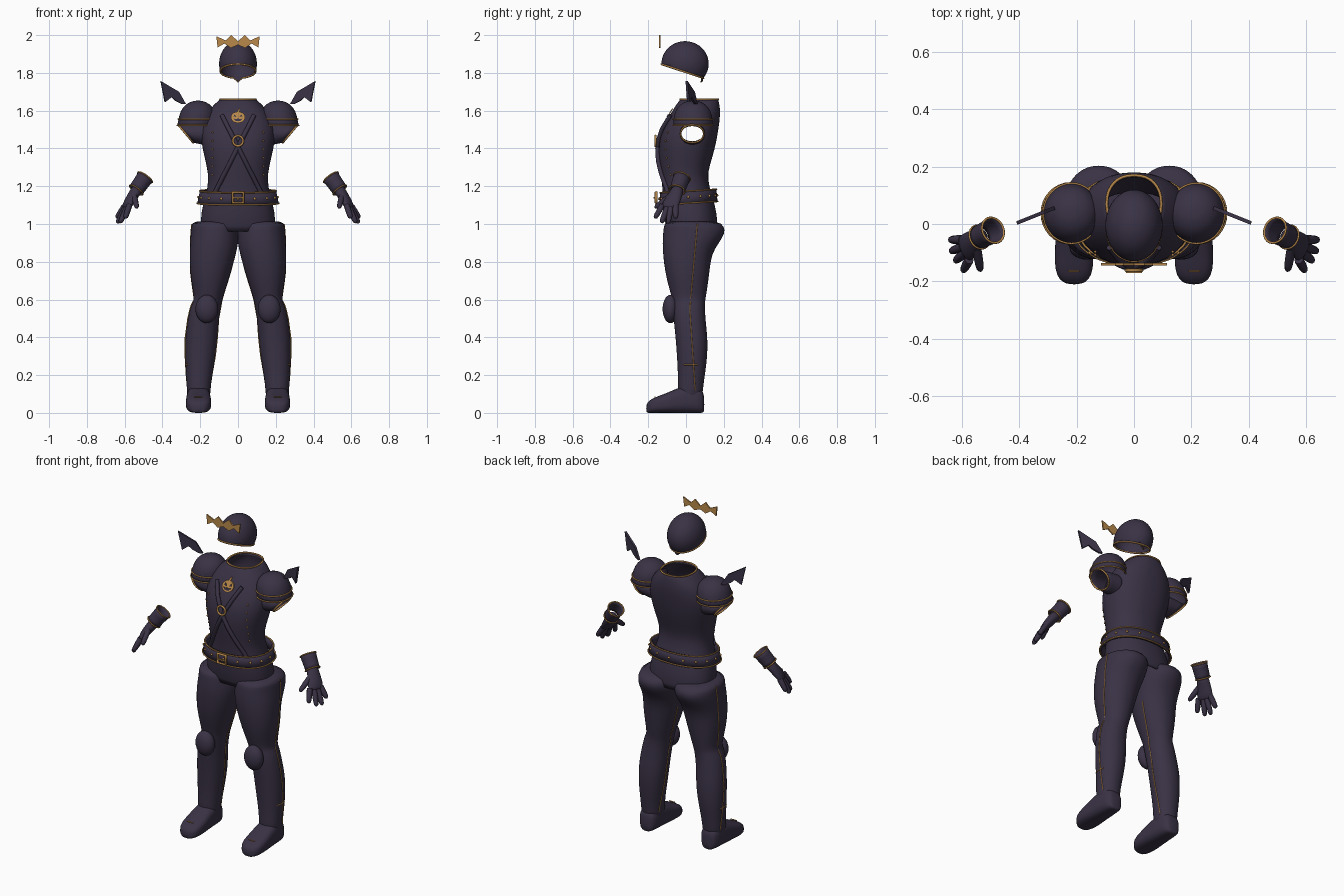
import bpy, bmesh
from math import sin, cos, pi, atan2
from mathutils import Vector, Matrix
from mathutils.bvhtree import BVHTree

cube = bpy.data.objects.get("Cube")
if cube:
    bpy.data.objects.remove(cube)

X, Y, Z = Vector((1, 0, 0)), Vector((0, 1, 0)), Vector((0, 0, 1))


def material(name, rgb):
    m = bpy.data.materials.new(name)
    m.use_nodes = True
    m.diffuse_color = (*rgb, 1)
    m.node_tree.nodes["Principled BSDF"].inputs["Base Color"].default_value = (*rgb, 1)
    return m


CLOTH = material("dark purple cloth", (0.042, 0.032, 0.06))
GOLD = material("dull gold trim", (0.48, 0.25, 0.07))


def finish(name, bm, mat, mirror=False, thick=0, sub=0, smooth=True):
    bmesh.ops.recalc_face_normals(bm, faces=bm.faces)
    for f in bm.faces:
        f.smooth = smooth
    me = bpy.data.meshes.new(name)
    bm.to_mesh(me)
    me.materials.append(mat)
    ob = bpy.data.objects.new(name, me)
    bpy.context.collection.objects.link(ob)
    if sub:
        ob.modifiers.new("Round", "SUBSURF").levels = sub
        ob.modifiers["Round"].render_levels = sub
    if thick:
        ob.modifiers.new("Shell", "SOLIDIFY").thickness = thick
    if mirror:
        ob.modifiers.new("Mirror", "MIRROR")
    return ob


def ring(c, ru, rv, u=X, v=Y, p=1.0, n=32):
    def power(t):
        return abs(t) ** p * (1 if t > 0 else -1)
    return [Vector(c) + u * ru * power(cos(2 * pi * i / n)) + v * rv * power(sin(2 * pi * i / n))
            for i in range(n)]


def loft(rings, start=False, end=False):
    bm = bmesh.new()
    loops = [[bm.verts.new(q) for q in r] for r in rings]
    n = len(loops[0])
    for a, b in zip(loops, loops[1:]):
        for i in range(n):
            j = (i + 1) % n
            bm.faces.new((a[i], a[j], b[j], b[i]))
    if start:
        bm.faces.new(loops[0])
    if end:
        bm.faces.new(loops[-1])
    return bm


def tube(name, paths, r, mat=GOLD, cyclic=False, mirror=False, radii=None):
    cu = bpy.data.curves.new(name, "CURVE")
    cu.dimensions = "3D"
    cu.bevel_depth, cu.bevel_resolution, cu.use_fill_caps = r, 2, True
    for path in paths:
        for s in ((1, -1) if mirror else (1,)):
            sp = cu.splines.new("POLY")
            sp.points.add(len(path) - 1)
            sp.use_cyclic_u = cyclic
            for i, q in enumerate(path):
                sp.points[i].co = (q[0] * s, q[1], q[2], 1)
                sp.points[i].radius = radii[i] if radii else 1
    cu.materials.append(mat)
    ob = bpy.data.objects.new(name, cu)
    bpy.context.collection.objects.link(ob)


def plate(name, pts, depth, mat, mirror=False):
    bm = bmesh.new()
    f = bm.faces.new([bm.verts.new(q) for q in pts])
    out = bmesh.ops.extrude_face_region(bm, geom=[f])
    for e in out["geom"]:
        if isinstance(e, bmesh.types.BMVert):
            e.co += Vector(depth)
    return finish(name, bm, mat, mirror, smooth=False)


def beads(name, centres, r, scale=(1, 1, 1), mat=GOLD, mirror=True, seg=10):
    bm = bmesh.new()
    for c in centres:
        bmesh.ops.create_uvsphere(bm, u_segments=seg, v_segments=seg // 2, radius=r,
                                  matrix=Matrix.Translation(c) @ Matrix.Diagonal((*scale, 1)))
    return finish(name, bm, mat, mirror)


# torso: height, half width, front, back
body = [(1.66, .095, -.03, .17), (1.635, .125, -.05, .178), (1.58, .175, -.085, .183),
        (1.5, .2, -.125, .172), (1.43, .195, -.145, .16), (1.35, .177, -.145, .14),
        (1.27, .158, -.135, .113), (1.2, .158, -.125, .122), (1.1, .188, -.122, .155),
        (1.02, .2, -.115, .168), (.96, .195, -.1, .165)]
bm = loft([ring((0, (f + b) / 2, z), w, (b - f) / 2, p=.88) for z, w, f, b in body])
torso_tree = BVHTree.FromBMesh(bm)
torso = finish("torso", bm, CLOTH, thick=.008, sub=1)
cutter = finish("arm_hole_cutter", loft([ring((x, .033, 1.478), .058, .04, Y, Z) for x in (-.5, .5)],
                                        True, True), CLOTH)
cutter.hide_render = cutter.hide_viewport = True
cut = torso.modifiers.new("Arm holes", "BOOLEAN")
cut.object, cut.operation = cutter, "DIFFERENCE"
tube("neck_trim", [ring((0, .07, 1.66), .095, .1, p=.88)], .005, cyclic=True)


def front(x, z, off=0.0):
    hit = torso_tree.ray_cast(Vector((x, -1, z)), Y)[0]
    return Vector((x, hit.y - off, z))


# chest straps, ring and buttons
for side, s in (("left", 1), ("right", -1)):
    tube(side + "_chest_strap", [[front(s * (-.085 + .21 * t / 12), 1.575 - .415 * t / 12, .006)
                                  for t in range(13)]], .012, CLOTH)
tube("chest_ring", [ring((0, -.162, 1.44), .027, .027, X, Z)], .006, cyclic=True)
beads("coat_buttons", [front(.135, 1.26 + .045 * i) for i in range(6)], .005)

# pumpkin badge, draped on the chest
def badge(name, pts, off, mat, mirror=False):
    plate(name, [front(x, 1.565 + z, off) for x, z in pts], (0, -.006, 0), mat, mirror)


badge("pumpkin_badge", [(.038 * cos(a * pi / 10), .03 * sin(a * pi / 10)) for a in range(20)], .003, GOLD)
badge("pumpkin_stem", [(-.006, .026), (.006, .026), (.012, .046), (.003, .046)], .003, GOLD)
badge("pumpkin_eye", [(.008, .002), (.024, .004), (.018, .016)], .006, CLOTH, True)
badge("pumpkin_mouth", [(-.026, -.006), (-.01, -.01), (0, -.006), (.01, -.01), (.026, -.006),
                        (.012, -.02), (-.012, -.02)], .006, CLOTH)

# belt with trims, studs and buckle
lean = Vector((0, 1, .06)).normalized()
belt = [ring((0, .012, z), w, d, X, lean, .9) for z, w, d in ((1.11, .217, .156), (1.175, .203, .15))]
finish("belt", loft(belt), CLOTH, thick=.012, sub=1)
tube("belt_trims", belt, .004, cyclic=True)
middle = [(a + b) / 2 for a, b in zip(*belt)]
beads("belt_studs", middle[::2], .007, mirror=False)
buckle = [(x, -.158, 1.14 + z) for x, z in ((-.028, -.028), (.028, -.028), (.028, .028), (-.028, .028))]
tube("buckle", [buckle], .008, cyclic=True)
plate("buckle_prong", [(-.028, -.165, 1.136), (.028, -.165, 1.136), (.028, -.165, 1.144),
                       (-.028, -.165, 1.144)], (0, -.006, 0), GOLD)

# legs: height, centre x, half width, front, back
shape = [(1.02, .122, .122, -.112, .175), (.985, .123, .124, -.118, .204), (.95, .123, .127, -.122, .207),
         (.9, .126, .128, -.125, .175), (.84, .133, .122, -.122, .135), (.75, .145, .11, -.112, .125),
         (.66, .153, .088, -.09, .113), (.595, .158, .073, -.07, .102), (.575, .168, .08, -.073, .1),
         (.5, .184, .082, -.066, .102), (.4, .194, .085, -.055, .115), (.3, .2, .08, -.048, .114),
         (.2, .206, .069, -.042, .1), (.13, .208, .063, -.045, .09), (.05, .208, .06, -.04, .085)]
bm = loft([ring((x, (f + b) / 2, z), w, (b - f) / 2, p=.93) for z, x, w, f, b in shape], True, True)
leg_tree = BVHTree.FromBMesh(bm)
finish("trouser_and_boot", bm, CLOTH, True, sub=1)


def seam(s, y, z):
    return leg_tree.ray_cast(Vector((s, y, z)), X * -s)[0]


def seam_y(z):
    return .02 + (.04 * (z - .55) / .45 if z > .55 else .03 * (.55 - z) / .45)


tube("outer_seams", [[seam(1, seam_y(z / 50), z / 50) for z in range(50, 5, -1)],
                     [seam(1, y / 100, .255) for y in range(-1, 7)]], .003, mirror=True)
tube("inner_seams", [[seam(-1, seam_y(z / 50), z / 50) for z in range(40, 5, -1)]], .003, mirror=True)
beads("knee_pads", [(.165, -.082, .55)], 1, (.06, .042, .075), CLOTH, seg=28)

# feet: y, half width, height
foot = [(.097, .03, .09), (.085, .052, .13), (.03, .061, .15), (-.04, .064, .135), (-.1, .068, .105),
        (-.16, .067, .085), (-.195, .052, .066), (-.211, .025, .045)]
finish("boot_foot", loft([ring((.209, y, h / 2), w, h / 2, X, Z, .7) for y, w, h in foot], True, True),
       CLOTH, True, sub=1)
tube("toe_marks", [[(.19, -.165, .085), (.23, -.165, .085)]], .003, mirror=True)

# sleeves and shoulder pads
tilt = Vector((.64, 0, .76)).normalized()
cuff = ring((.277, .033, 1.478), .062, .062, tilt, Y)
finish("sleeve", loft([ring((.16, .033, 1.478), .062, .068, Z, Y),
                       ring((.21, .033, 1.478), .06, .066, Vector((.3, 0, .95)), Y), cuff]),
       CLOTH, True, thick=.005, sub=1)
tube("sleeve_trims", [cuff], .005, cyclic=True, mirror=True)
dome = [(1.522, .222, .1, .105), (1.555, .218, .098, .105), (1.6, .213, .092, .095),
        (1.635, .212, .065, .068), (1.651, .212, .03, .032), (1.653, .212, .006, .006)]
rings = [ring((x, .037, z), w, d) for z, x, w, d in dome]
finish("shoulder_pad", loft(rings, end=True), CLOTH, True, thick=.005, sub=1)
tube("shoulder_trims", rings[:2], .004, cyclic=True, mirror=True)

# shoulder wings
wing = [(.407, 1.756), (.312, 1.70), (.275, 1.635), (.295, 1.635), (.328, 1.652), (.35, 1.672), (.385, 1.645)]
plate("shoulder_wing", [(x, .05 - (x - .275) * .4, z) for x, z in wing], (.004, .012, 0), CLOTH, True)

# helmet with rim
bm = bmesh.new()
bmesh.ops.create_uvsphere(bm, u_segments=40, v_segments=24, radius=1, matrix=Matrix.Translation(
    (0, -.005, 1.848)) @ Matrix.Diagonal((.1, .125, .12, 1)))
bmesh.ops.bisect_plane(bm, geom=bm.verts[:] + bm.edges[:] + bm.faces[:], plane_co=(0, 0, 1.803),
                       plane_no=(0, .33, 1), clear_inner=True)
rim = sorted((v.co.copy() for v in bm.verts if v.is_boundary), key=lambda q: atan2(q.y, q.x))
finish("helmet", bm, CLOTH, thick=.006)
tube("helmet_rim", [rim], .005, cyclic=True)
nape = [(-.035, .085, 1.782), (.035, .085, 1.782), (0, .08, 1.752)]
plate("helmet_nape_point", nape, (0, .008, 0), CLOTH)
tube("nape_trim", [[nape[0], nape[2], nape[1]]], .003)

# floating bat-shaped crest
half = [(0, 1.968), (.036, 2.0), (.065, 1.972), (.115, 1.994), (.108, 1.935), (.072, 1.955), (.038, 1.932), (0, 1.948)]
outline = half + [(-x, z) for x, z in half[-2:0:-1]]
plate("crest", [(x, -.144, z) for x, z in outline], (0, .008, 0), GOLD)

# gloves: cuff, palm, fingers
down = Vector((.06, -.03, -.085)).normalized()
spread = Vector((.35, .9, 0))
spread = (spread - down * spread.dot(down)).normalized()
flat = down.cross(spread)
top = Vector((.492, -.022, 1.247))
cuffs = [ring(top + down * d, r, r, flat, spread, n=24) for d, r in ((0, .046), (.045, .043), (.085, .042))]
finish("glove_cuff", loft(cuffs), CLOTH, True, thick=.004, sub=1)
tube("cuff_trims", [cuffs[0], cuffs[2]], .004, cyclic=True, mirror=True)
palm = [((.525, -.04, 1.195), .033, .034), ((.55, -.053, 1.16), .028, .036), ((.572, -.072, 1.125), .025, .046),
        ((.588, -.085, 1.095), .021, .048), ((.597, -.092, 1.08), .012, .04)]
finish("glove_palm", loft([ring(c, a, b, flat, spread, n=20) for c, a, b in palm], True, True), CLOTH, True, sub=1)
fingers = [((.575, -.125, 1.1), (.597, -.165, 1.03)), ((.588, -.1, 1.085), (.625, -.13, 1.005)),
           ((.597, -.08, 1.085), (.64, -.095, 1.003)), ((.6, -.055, 1.095), (.643, -.055, 1.03)),
           ((.55, -.08, 1.15), (.535, -.165, 1.085))]
steps = (0, .4, .75, .9, .97, 1)
tube("glove_fingers", [[Vector(a).lerp(Vector(b), t) for t in steps] for a, b in fingers], .016, CLOTH,
     mirror=True, radii=(1, 1, .9, .75, .45, .1))
